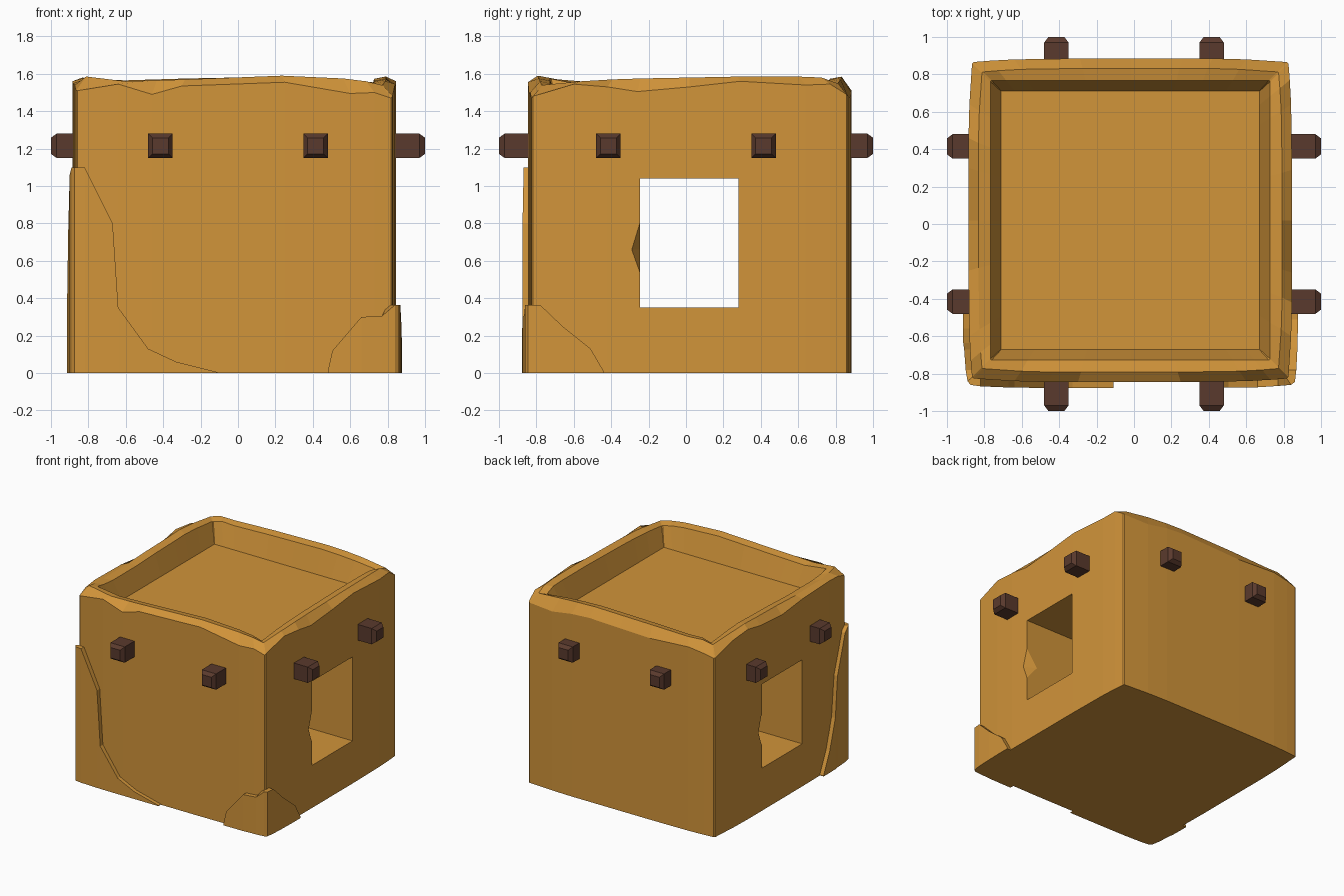
import bpy, bmesh, math
from mathutils import Vector, Matrix

if "Cube" in bpy.data.objects:
    bpy.data.objects.remove(bpy.data.objects["Cube"])


def material(name, rgb):
    m = bpy.data.materials.new(name)
    m.diffuse_color = (*rgb, 1)
    m.use_nodes = True
    m.node_tree.nodes["Principled BSDF"].inputs["Base Color"].default_value = m.diffuse_color
    return m


CLAY = material("ochre clay", (0.64, 0.297, 0.042))
WOOD = material("dark wood", (0.102, 0.042, 0.026))
CX, CY = -0.02, 0.02          # centre of the slightly offset walls


def finish(bm, name, mat):
    bmesh.ops.recalc_face_normals(bm, faces=bm.faces)
    me = bpy.data.meshes.new(name)
    bm.to_mesh(me)
    bm.free()
    me.materials.append(mat)
    ob = bpy.data.objects.new(name, me)
    bpy.context.collection.objects.link(ob)
    return ob


# Clay walls: bulged outline, worn parapet rim and sunken roof
ALONG = [-.838, -.62, -.44, -.28, 0, .27, .62, .75, .838]
OUT = [.846, .86, .865, .865, .865, .865, .86, .853, .846]
EDGE = [  # height where the worn rim starts: front, right, back, left
    [1.51, 1.545, 1.49, 1.535, 1.545, 1.555, 1.495, 1.50, 1.47],
    [1.48, 1.545, 1.53, 1.505, 1.53, 1.56, 1.54, 1.545, 1.49],
    [1.48, 1.47, 1.50, 1.51, 1.50, 1.49, 1.51, 1.49, 1.47],
    [1.47, 1.54, 1.56, 1.53, 1.51, 1.54, 1.55, 1.54, 1.51]]
CREST = [
    [1.585, 1.56, 1.565, 1.57, 1.58, 1.59, 1.575, 1.56, 1.54],
    [1.54, 1.56, 1.57, 1.575, 1.58, 1.585, 1.585, 1.58, 1.55],
    [1.55, 1.57, 1.58, 1.585, 1.58, 1.575, 1.565, 1.57, 1.55],
    [1.55, 1.57, 1.58, 1.575, 1.57, 1.56, 1.56, 1.57, 1.585]]
FLOOR_Z = 1.385


def walls():
    bm = bmesh.new()
    rings = [[] for _ in range(5)]
    for s in range(4):
        rot = Matrix.Rotation(s * math.pi / 2, 3, 'Z')
        for i, (a, o) in enumerate(zip(ALONG, OUT)):
            e, c = EDGE[s][i], CREST[s][i]
            levels = [(a, o, 0), (a, o, e),
                      (a * .94, o - .053, c),
                      (a * .885, .748, c - .012),
                      (a * .824, .692, FLOOR_Z)]
            for ring, (x, y, z) in zip(rings, levels):
                p = rot @ Vector((x, -y, z))
                ring.append(bm.verts.new((p.x + CX, p.y + CY, p.z)))
    n = len(rings[0])
    for lo, hi in zip(rings, rings[1:]):
        for i in range(n):
            j = (i + 1) % n
            bm.faces.new((lo[i], lo[j], hi[j], hi[i]))
    bm.faces.new(rings[0])
    bm.faces.new(rings[-1])
    return finish(bm, "clay_walls", CLAY)


def box(name, lo, hi, mat):
    bm = bmesh.new()
    bmesh.ops.create_cube(bm, size=1)
    for v in bm.verts:
        v.co = [l + (c + .5) * (h - l) for l, h, c in zip(lo, hi, v.co)]
    return finish(bm, name, mat)


def chip(x, y, z):
    bm = bmesh.new()
    for d in ((.1, 0, 0), (-.1, 0, 0), (0, .043, 0), (0, -.043, 0),
              (0, 0, .14), (0, 0, -.12)):
        bm.verts.new(Vector((x, y, z)) + Vector(d))
    bmesh.ops.convex_hull(bm, input=bm.verts)
    return finish(bm, "chip_cutter", CLAY)


body = walls()

# Window opening straight through, with a chipped edge on each side
for cutter in (box("window_cutter", (-1.2, -.245, .35), (1.2, .28, 1.04), CLAY),
               chip(.845, -.247, .66), chip(-.885, .282, .66)):
    cutter.hide_render = True
    mod = body.modifiers.new("cut", 'BOOLEAN')
    mod.operation, mod.object, mod.solver = 'DIFFERENCE', cutter, 'EXACT'
    bpy.context.view_layer.objects.active = body
    bpy.ops.object.modifier_apply(modifier=mod.name)
    bpy.data.objects.remove(cutter)


# Plaster patches wrapped around the two front corners: (x, y, height)
def patch(name, pts):
    bm = bmesh.new()
    cols = []
    for x, y, h in pts:
        ix = max(-.84, min(.80, x))
        iy = max(y, -.80)
        cols.append([bm.verts.new(c) for c in
                     ((x, y, 0), (x, y, h), (ix, iy, h), (ix, iy, 0))])
    for a, b in zip(cols, cols[1:]):
        for k in range(4):
            m = (k + 1) % 4
            bm.faces.new((a[k], b[k], b[m], a[m]))
    bm.faces.new(cols[0])
    bm.faces.new(cols[-1])
    return finish(bm, name, CLAY)


patch("left_corner_plaster", [
    (-.915, -.48, .01), (-.915, -.56, .18), (-.913, -.635, .42), (-.908, -.67, .75),
    (-.90, -.78, 1.06), (-.89, -.84, 1.10), (-.875, -.86, 1.10),
    (-.82, -.868, 1.10), (-.67, -.874, .80), (-.64, -.875, .35),
    (-.48, -.876, .13), (-.33, -.876, .06), (-.11, -.876, .005)])
patch("right_corner_plaster", [
    (.48, -.875, .01), (.505, -.875, .12), (.66, -.873, .30), (.77, -.866, .305),
    (.84, -.86, .365), (.86, -.845, .365), (.868, -.78, .365),
    (.874, -.66, .25), (.877, -.51, .13), (.877, -.44, .01)])


# Roof beam ends with chamfered tips, two per wall
def beam(name, angle, offset):
    bm = bmesh.new()
    rings = []
    for y, r in ((-.78, .065), (-.97, .065), (-1.0, .043)):
        rings.append([bm.verts.new((offset + sx * r, y, 1.215 + sz * r))
                      for sx, sz in ((-1, -1), (1, -1), (1, 1), (-1, 1))])
    for a, b in zip(rings, rings[1:]):
        for k in range(4):
            m = (k + 1) % 4
            bm.faces.new((a[k], a[m], b[m], b[k]))
    bm.faces.new(rings[0])
    bm.faces.new(rings[-1])
    bm.transform(Matrix.Rotation(angle, 4, 'Z'))
    return finish(bm, name, WOOD)


for s, side in enumerate(("front", "right", "back", "left")):
    for off in (-.415, .415):
        beam(side + "_beam_end", s * math.pi / 2, off)
